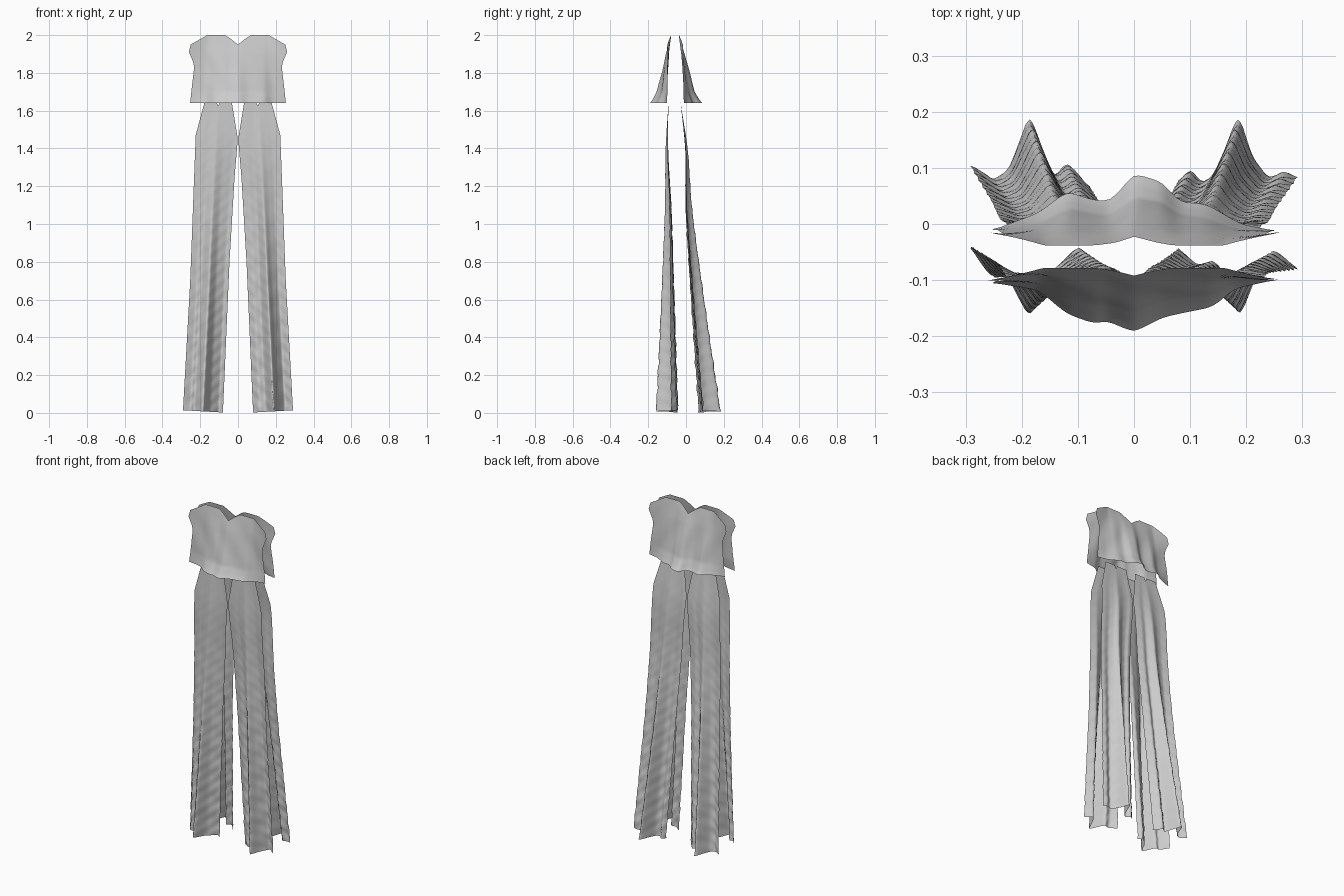
import bpy, bmesh, math

if "Cube" in bpy.data.objects:
    bpy.data.objects.remove(bpy.data.objects["Cube"])


def lerp_table(table, x):
    """Piecewise-linear lookup in (x, value) pairs sorted by x."""
    if x <= table[0][0]:
        return table[0][1]
    for (x0, v0), (x1, v1) in zip(table, table[1:]):
        if x <= x1:
            return v0 + (v1 - v0) * (x - x0) / (x1 - x0)
    return table[-1][1]


def soft(table, x, r=0.007):
    """Slightly rounded version of the lookup, for cloth folds."""
    return sum(lerp_table(table, x + k * r) for k in (-1, 0, 0, 1)) / 4


def cloth_panel(name, surface, nu, nv):
    """Open sheet sampled from surface(u, v), u and v in 0..1."""
    bm = bmesh.new()
    grid = [[bm.verts.new(surface(i / nu, j / nv)) for i in range(nu + 1)]
            for j in range(nv + 1)]
    for j in range(nv):
        for i in range(nu):
            bm.faces.new((grid[j][i], grid[j][i + 1],
                          grid[j + 1][i + 1], grid[j + 1][i]))
    if name.endswith("back"):
        bmesh.ops.reverse_faces(bm, faces=bm.faces)
    for f in bm.faces:
        f.smooth = True
    me = bpy.data.meshes.new(name)
    bm.to_mesh(me)
    bm.free()
    ob = bpy.data.objects.new(name, me)
    bpy.context.collection.objects.link(ob)
    return ob


# Bodice: sweetheart neckline, side seam outline and flared hem
NECK = [(0, 1.95), (0.15, 1.98), (0.28, 2.0), (0.65, 2.0), (1, 1.95)]
SIDE = [(1.64, 0.253), (1.72, 0.245), (1.83, 0.232), (1.86, 0.238),
        (1.91, 0.26), (1.95, 0.25)]
FLARE = [(1.64, 1), (1.66, 0.87), (1.7, 0.68), (1.8, 0.46), (1.9, 0.25), (2, 0)]


def bodice(neck_y, hem):
    def surface(u, v):
        s = 2 * u - 1
        z = 1.64 + v * (lerp_table(NECK, abs(s)) - 1.64)
        x = s * lerp_table(SIDE, z)
        w = lerp_table(FLARE, z)
        y = lerp_table(neck_y, abs(x)) * (1 - w) + soft(hem, x, 0.012) * w
        y += 0.002 * math.sin(40 * x + 25 * z) * math.sin(math.pi * v)
        return x, y, z
    return surface


cloth_panel("bodice_front", bodice(
    [(0.16, -0.078), (0.26, -0.1)],
    [(-0.25, -0.105), (-0.17, -0.118), (-0.12, -0.16), (-0.07, -0.178),
     (-0.05, -0.172), (0, -0.193), (0.05, -0.167), (0.08, -0.16),
     (0.14, -0.148), (0.18, -0.115), (0.25, -0.1)]), 60, 32)
cloth_panel("bodice_back", bodice(
    [(0.16, -0.038), (0.26, -0.016)],
    [(-0.25, -0.01), (-0.17, 0.02), (-0.12, 0.058), (-0.07, 0.042),
     (-0.04, 0.042), (0, 0.09), (0.05, 0.075), (0.08, 0.04),
     (0.13, 0.035), (0.19, 0.0), (0.25, -0.012)]), 60, 32)

# Trouser legs: seam outlines as distance from the centre line
OUTER = [(0, 0.292), (0.7, 0.253), (1.47, 0.224), (1.56, 0.2), (1.64, 0.178)]
INNER = [(0, 0.08), (0.8, 0.045), (1.25, 0.018), (1.45, 0.001), (1.64, 0.032)]


def leg(side, waist_y, hip, hem):
    def surface(u, v):
        hem_z = 0.002 + 0.012 * u
        # Waist edge dips at the dart
        top_z = 1.645 - 0.02 * max(0, 1 - abs(u - 0.5) / 0.06)
        z = hem_z + v * (top_z - hem_z)
        a, b = lerp_table(INNER, z), lerp_table(OUTER, z)
        x = a + u * (b - a)
        t = max(0, 1 - z / 1.645) ** 1.15
        hx = 0.08 + u * 0.212
        y = waist_y * (1 - t) + soft(hem, hx) * t
        y += hip * math.exp(-((z - 1.4) / 0.22) ** 2)
        # Fine crosswise wrinkles
        y += 0.004 * t * math.sin(70 * z + 26 * hx) * math.sin(23 * z + 60 * hx)
        return side * x, y, z
    return surface


FRONT_HEM = {
    1: [(0.08, -0.043), (0.115, -0.075), (0.15, -0.066), (0.19, -0.168),
        (0.215, -0.1), (0.25, -0.045), (0.292, -0.08)],
    -1: [(0.08, -0.065), (0.1, -0.04), (0.15, -0.085), (0.188, -0.168),
         (0.23, -0.085), (0.255, -0.095), (0.292, -0.038)]}
BACK_HEM = {
    1: [(0.08, 0.075), (0.1, 0.1), (0.12, 0.075), (0.145, 0.09),
        (0.187, 0.195), (0.212, 0.12), (0.24, 0.08), (0.27, 0.096), (0.292, 0.085)],
    -1: [(0.08, 0.065), (0.12, 0.112), (0.145, 0.085), (0.187, 0.195),
         (0.225, 0.095), (0.25, 0.078), (0.292, 0.107)]}

for label, side in (("right", 1), ("left", -1)):
    for part, waist_y, hip, hem in (("front", -0.09, -0.01, FRONT_HEM),
                                    ("back", -0.033, 0.017, BACK_HEM)):
        ob = cloth_panel(f"{label}_leg_{part}", leg(side, waist_y, hip, hem[side]), 50, 120)
        if side < 0:
            ob.data.flip_normals()
